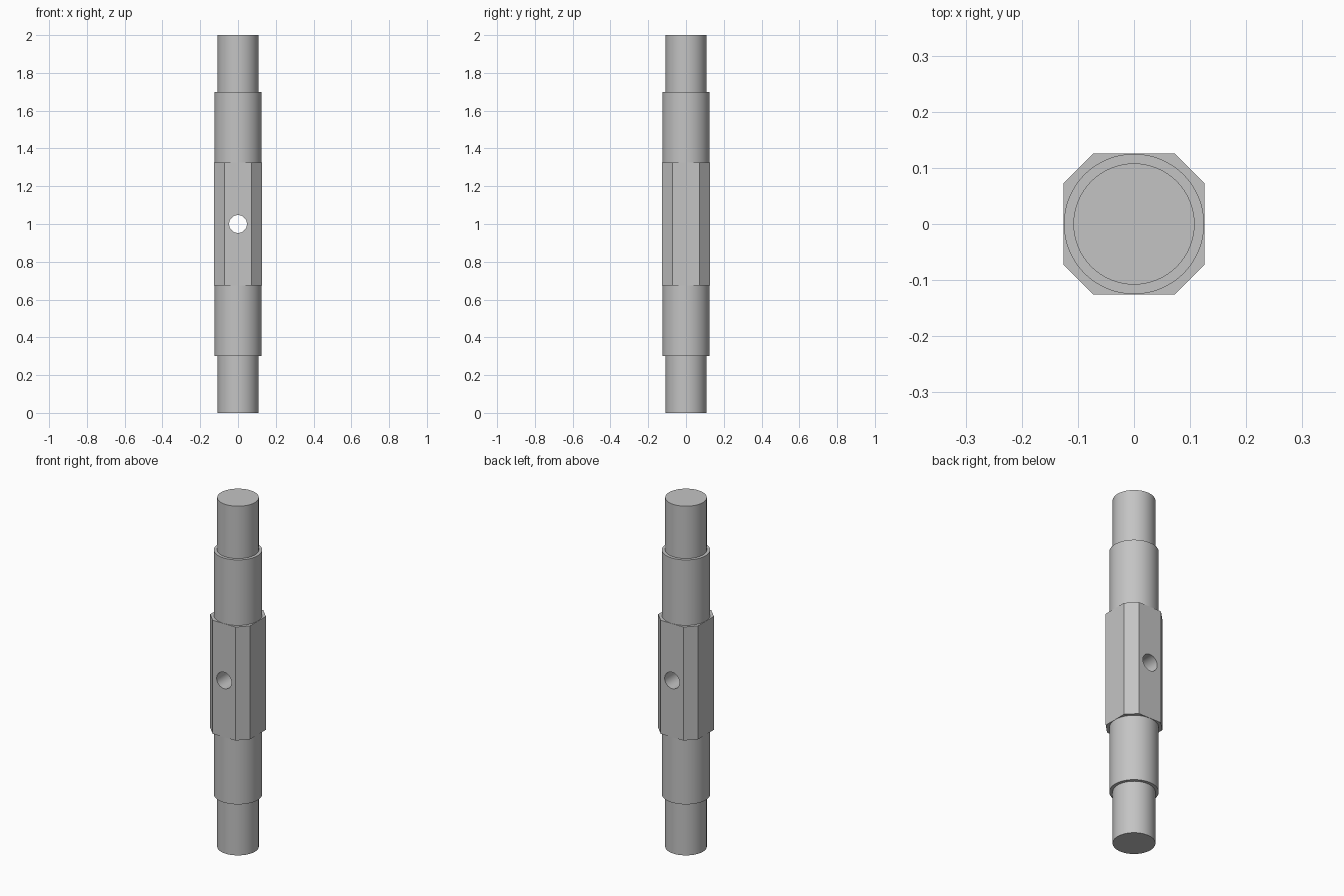
import bpy, bmesh, math

if "Cube" in bpy.data.objects:
    bpy.data.objects.remove(bpy.data.objects["Cube"])

SEGMENTS = 64
PIN_R, SLEEVE_R = 0.108, 0.125      # end pins, thicker sleeves
FLAT, CORNER = 0.126, 0.072         # octagonal grip: flat distance, corner offset
GRIP_LOW, GRIP_HIGH = 0.675, 1.325
HOLE_R = 0.047

steel = bpy.data.materials.new("steel_grey")
steel.diffuse_color = (0.55, 0.55, 0.55, 1.0)
steel.use_nodes = True
steel.node_tree.nodes["Principled BSDF"].inputs["Base Color"].default_value = steel.diffuse_color

bm = bmesh.new()


def ring(points, z):
    return [bm.verts.new((x, y, z)) for x, y in points]


def circle(r):
    return [(r * math.cos(a), r * math.sin(a))
            for a in (2 * math.pi * i / SEGMENTS for i in range(SEGMENTS))]


def skin(a, b):
    n = len(a)
    for i in range(n):
        j = (i + 1) % n
        bm.faces.new((a[i], a[j], b[j], b[i]))


def loop_edges(r):
    return [bm.edges.get((r[i], r[(i + 1) % len(r)])) for i in range(len(r))]


# Octagonal grip
octagon = [(FLAT, -CORNER), (FLAT, CORNER), (CORNER, FLAT), (-CORNER, FLAT),
           (-FLAT, CORNER), (-FLAT, -CORNER), (-CORNER, -FLAT), (CORNER, -FLAT)]
low, high = ring(octagon, GRIP_LOW), ring(octagon, GRIP_HIGH)
skin(low, high)

# Sleeve and pin at each end, joined to the grip by a flat shoulder
for grip, heights in ((low, (GRIP_LOW, 0.3, 0.3, 0.0)),
                      (high, (GRIP_HIGH, 1.7, 1.7, 2.0))):
    rings = [ring(circle(r), z)
             for r, z in zip((SLEEVE_R, SLEEVE_R, PIN_R, PIN_R), heights)]
    for a, b in zip(rings, rings[1:]):
        skin(a, b)
    bm.faces.new(rings[-1])
    bmesh.ops.triangle_fill(bm, edges=loop_edges(grip) + loop_edges(rings[0]),
                            use_beauty=True)

bmesh.ops.recalc_face_normals(bm, faces=bm.faces)
mesh = bpy.data.meshes.new("shaft")
bm.to_mesh(mesh)
bm.free()
shaft = bpy.data.objects.new("shaft", mesh)
bpy.context.collection.objects.link(shaft)
mesh.materials.append(steel)

# Cross hole through the grip, front to back
bpy.ops.mesh.primitive_cylinder_add(vertices=48, radius=HOLE_R, depth=0.6,
                                    location=(0, 0, 1), rotation=(math.pi / 2, 0, 0))
cutter = bpy.context.object
cutter.name = "hole_cutter"
cutter.hide_render = True
cutter.data.materials.append(steel)

bpy.ops.object.select_all(action='DESELECT')
shaft.select_set(True)
bpy.context.view_layer.objects.active = shaft
cut = shaft.modifiers.new("cross_hole", 'BOOLEAN')
cut.operation = 'DIFFERENCE'
cut.solver = 'EXACT'
cut.object = cutter
bpy.ops.object.modifier_apply(modifier=cut.name)
bpy.data.objects.remove(cutter)

bpy.ops.object.shade_smooth_by_angle(angle=math.radians(30))
